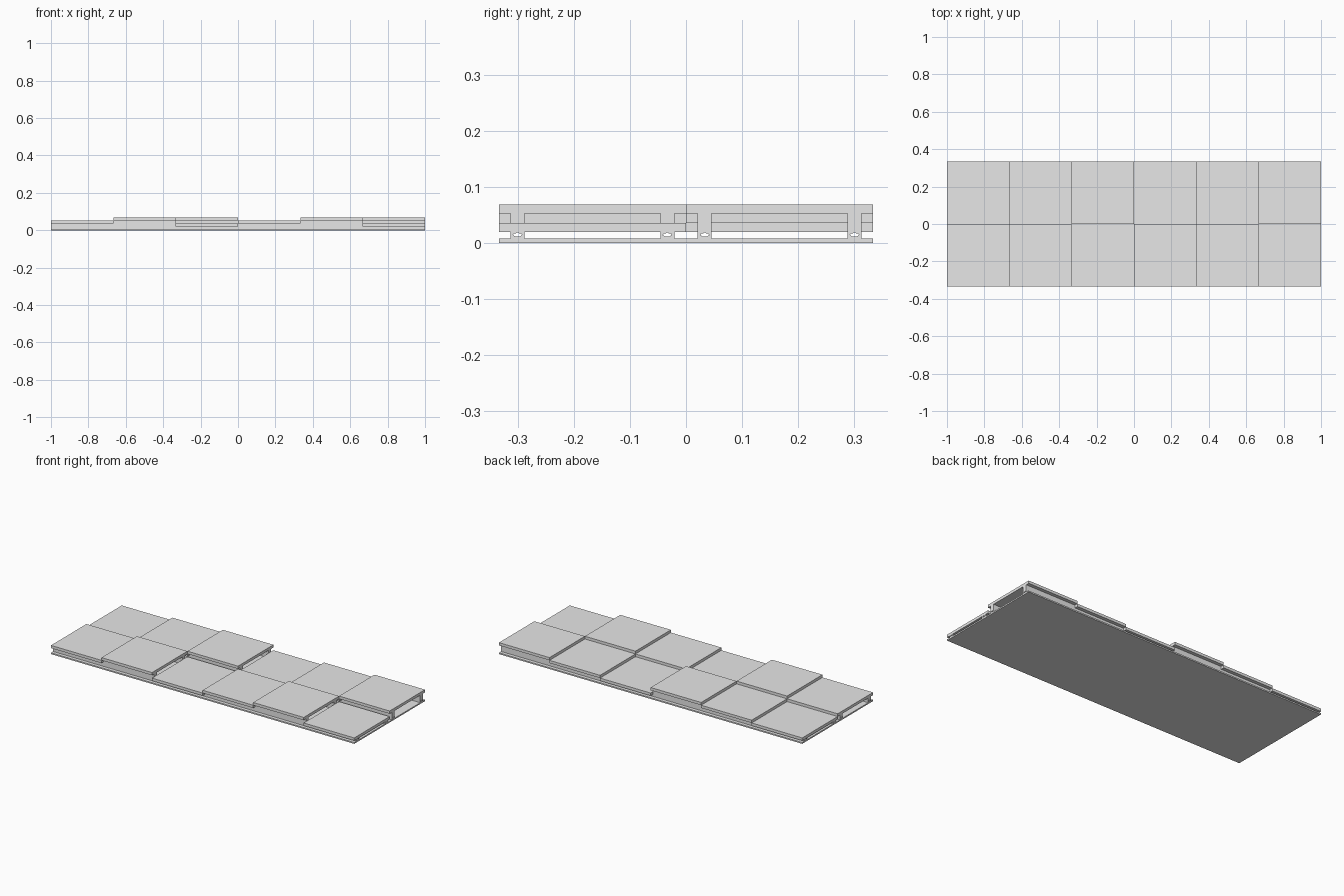
import bpy
import bmesh

cube = bpy.data.objects.get("Cube")
if cube:
    bpy.data.objects.remove(cube, do_unlink=True)

grey = bpy.data.materials.new("plain_grey")
grey.use_nodes = True
grey.diffuse_color = (0.8, 0.8, 0.8, 1)
grey.node_tree.nodes["Principled BSDF"].inputs["Base Color"].default_value = (0.8, 0.8, 0.8, 1)

SIZE = 1 / 3          # side of a square slab
STEP = 0.0165         # slab thickness and height of one step
DECK = 0.008          # top of the base
LOW = 0.019           # underside of the lowest slab


def finish(bm, name):
    bmesh.ops.recalc_face_normals(bm, faces=bm.faces)
    mesh = bpy.data.meshes.new(name)
    bm.to_mesh(mesh)
    bm.free()
    mesh.materials.append(grey)
    obj = bpy.data.objects.new(name, mesh)
    bpy.context.collection.objects.link(obj)
    return obj


def box(name, x, y, z):
    """Box from (low, high) pairs on each axis."""
    bm = bmesh.new()
    bmesh.ops.create_cube(bm, size=1)
    for v in bm.verts:
        for axis, (lo, hi) in enumerate((x, y, z)):
            v.co[axis] = lo if v.co[axis] < 0 else hi
    return finish(bm, name)


# Half of the small cable opening, mirrored to close the loop
HALF_HOLE = [(0.004, 0.011), (0.008, 0.014), (0.006, 0.0165), (0.003, 0.0165), (0.0015, 0.018)]
HOLE = HALF_HOLE + [(-y, z) for y, z in reversed(HALF_HOLE)]


def rail(name, x0, yc, top):
    """Support rail: rectangular section with a lengthwise opening."""
    w = 0.0125
    outer = [(-w, DECK), (w, DECK), (w, top), (-w, top)]
    bm = bmesh.new()
    edges = []
    for loop in (outer, HOLE):
        vs = [bm.verts.new((x0, yc + y, z)) for y, z in loop]
        edges += [bm.edges.new((a, b)) for a, b in zip(vs, vs[1:] + vs[:1])]
    bmesh.ops.triangle_fill(bm, edges=edges, use_beauty=True)
    ext = bmesh.ops.extrude_face_region(bm, geom=bm.faces[:], use_keep_orig=True)
    moved = [g for g in ext["geom"] if isinstance(g, bmesh.types.BMVert)]
    bmesh.ops.translate(bm, verts=moved, vec=(SIZE, 0, 0))
    return finish(bm, name)


# Base in two layers
box("base_membrane", (-1, 1), (-SIZE, SIZE), (0, 0.0025))
box("base_deck", (-1, 1), (-SIZE, SIZE), (0.0025, DECK))

# Two rows of slabs at stepped heights, each on a pair of rails
rows = {"front": (-SIZE, (1, 2, 0)), "back": (0, (0, 1, 2))}
for row, (y0, levels) in rows.items():
    for col in range(6):
        x0 = -1 + col * SIZE
        z0 = LOW + STEP * levels[col % 3]
        box(f"{row}_slab_{col + 1}", (x0, x0 + SIZE), (y0, y0 + SIZE), (z0, z0 + STEP))
        for side, inset in (("outer", 0.033), ("inner", 0.3)):
            yc = y0 + (inset if row == "front" else SIZE - inset)
            rail(f"{row}_{side}_rail_{col + 1}", x0, yc, z0)
